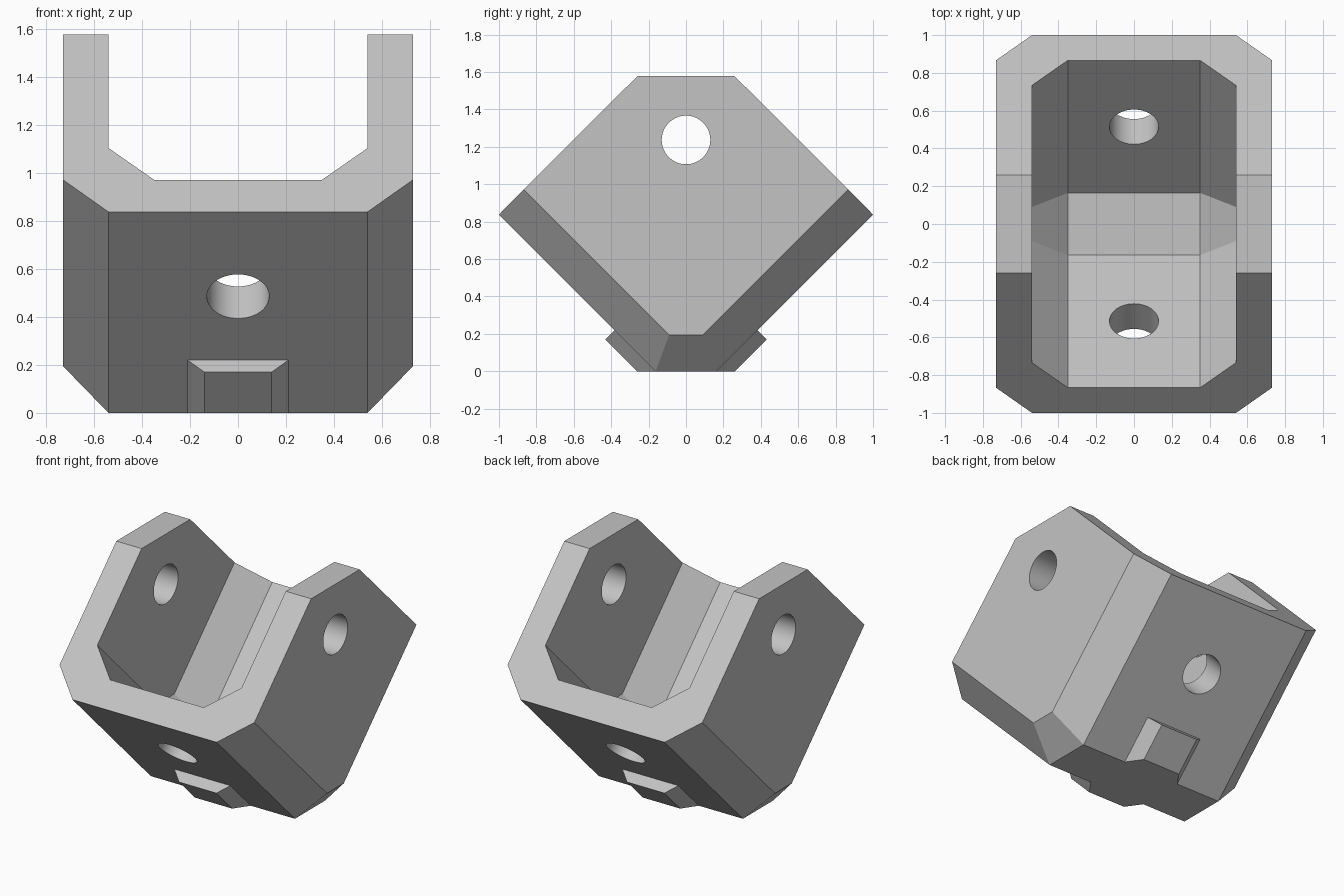
import bpy
import bmesh
import math
from mathutils import Vector

old = bpy.data.objects.get("Cube")
if old:
    bpy.data.objects.remove(old, do_unlink=True)

# Single grey material
grey = bpy.data.materials.new("plain grey")
grey.use_nodes = True
colour = (0.55, 0.55, 0.55, 1)
grey.diffuse_color = colour
grey.node_tree.nodes["Principled BSDF"].inputs["Base Color"].default_value = colour


def hull(name, sections):
    """Convex solid from (half width, [(y, z)...]) sections, mirrored in x."""
    bm = bmesh.new()
    for half, points in sections:
        for y, z in points:
            for side in (-1, 1):
                bm.verts.new((side * half, y, z))
    bmesh.ops.convex_hull(bm, input=bm.verts)
    bmesh.ops.dissolve_limit(bm, angle_limit=math.radians(1),
                             verts=bm.verts, edges=bm.edges)
    bmesh.ops.recalc_face_normals(bm, faces=bm.faces)
    mesh = bpy.data.meshes.new(name)
    bm.to_mesh(mesh)
    bm.free()
    mesh.materials.append(grey)
    obj = bpy.data.objects.new(name, mesh)
    bpy.context.collection.objects.link(obj)
    return obj


def both(points):
    return [(s * y, z) for y, z in points for s in (-1, 1)]


def drill(name, centre, axis, depth):
    bpy.ops.mesh.primitive_cylinder_add(vertices=64, radius=0.13, depth=depth,
                                        location=centre)
    obj = bpy.context.object
    obj.name = name
    obj.rotation_euler = Vector(axis).to_track_quat("Z", "Y").to_euler()
    obj.data.materials.append(grey)
    return obj


def combine(target, tool, operation):
    tool.hide_render = True
    mod = target.modifiers.new(tool.name, "BOOLEAN")
    mod.operation = operation
    mod.solver = "EXACT"
    mod.object = tool
    bpy.context.view_layer.objects.active = target
    bpy.ops.object.modifier_apply(modifier=mod.name)
    bpy.data.objects.remove(tool, do_unlink=True)


# Chamfered V-shaped outer block
body = hull("clevis_bracket", [
    (0.54, both([(0.162, 0), (1, 0.838), (0.26, 1.578)])),
    (0.73, both([(0.09, 0.195), (0.867, 0.972), (0.26, 1.578)])),
])

# Chamfered channel between the two cheeks
channel = hull("channel_cutter", [
    (0.35, both([(0.165, 0.27), (1.3, 1.405), (1.3, 2.2)])),
    (0.54, both([(0.09, 0.46), (1.3, 1.67), (1.3, 2.2)])),
])
combine(body, channel, "DIFFERENCE")

# Bevelled locating tabs low on both sloping faces
for s in (-1, 1):
    tab = hull("locating_tab", [
        (0.21, [(s * y, z) for y, z in [(0.1, 0), (0.35, 0.25),
                                        (0.162, 0), (0.382, 0.22)]]),
        (0.14, [(s * 0.262, 0), (s * 0.432, 0.17)]),
    ])
    combine(body, tab, "UNION")

# Pin hole through the cheeks, bolt holes through the sloping faces
combine(body, drill("pin_hole", (0, 0, 1.237), (1, 0, 0), 2), "DIFFERENCE")
for s in (-1, 1):
    hole = drill("bolt_hole", (0, s * 0.58, 0.553), (0, -s, 1), 0.6)
    combine(body, hole, "DIFFERENCE")

# Crisp planes, smooth bores
bpy.ops.object.select_all(action="DESELECT")
body.select_set(True)
bpy.context.view_layer.objects.active = body
bpy.ops.object.shade_smooth_by_angle(angle=math.radians(20))
